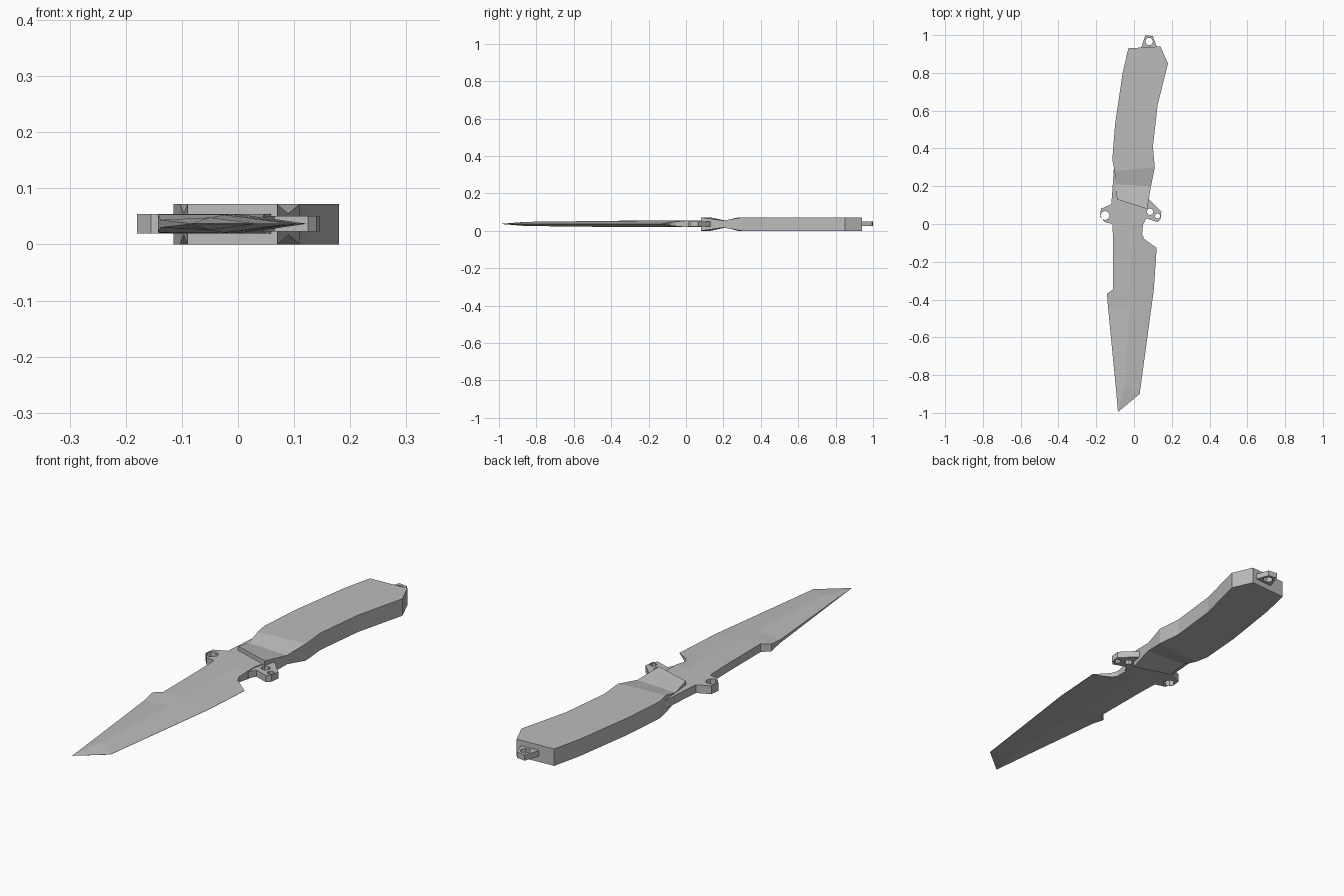
import bpy, bmesh, math

cube = bpy.data.objects.get("Cube")
if cube:
    bpy.data.objects.remove(cube, do_unlink=True)

grey = bpy.data.materials.new("plain grey")
grey.use_nodes = True
colour = (0.5, 0.5, 0.5, 1)
grey.diffuse_color = colour
grey.node_tree.nodes["Principled BSDF"].inputs["Base Color"].default_value = colour


def add_object(name, mesh):
    obj = bpy.data.objects.new(name, mesh)
    mesh.materials.clear()
    mesh.materials.append(grey)
    bpy.context.collection.objects.link(obj)
    return obj


def loft(name, sections, z):
    """Skin rows of (x, y, half thickness) points, mirrored about height z."""
    bm = bmesh.new()
    top = [[bm.verts.new((x, y, z + h)) for x, y, h in row] for row in sections]
    low = [[bm.verts.new((x, y, z - h)) for x, y, h in row] for row in sections]
    n = len(sections[0])
    for i in range(len(sections) - 1):
        for grid in (top, low):
            for j in range(n - 1):
                bm.faces.new((grid[i][j], grid[i][j + 1], grid[i + 1][j + 1], grid[i + 1][j]))
        for j in (0, n - 1):
            bm.faces.new((top[i][j], top[i + 1][j], low[i + 1][j], low[i][j]))
    for i in (0, -1):
        for j in range(n - 1):
            bm.faces.new((top[i][j], top[i][j + 1], low[i][j + 1], low[i][j]))
    bmesh.ops.remove_doubles(bm, verts=bm.verts[:], dist=0.0004)
    bmesh.ops.recalc_face_normals(bm, faces=bm.faces[:])
    mesh = bpy.data.meshes.new(name)
    bm.to_mesh(mesh)
    bm.free()
    return add_object(name, mesh)


def plate(name, outline, holes, z, half):
    """Flat plate cut from an outline, with round holes (x, y, radius, sides)."""
    curve = bpy.data.curves.new(name, "CURVE")
    curve.dimensions = "2D"
    curve.fill_mode = "BOTH"
    curve.extrude = half
    loops = [outline]
    for x, y, r, sides in holes:
        loops.append([(x + r * math.cos(2 * math.pi * k / sides),
                       y + r * math.sin(2 * math.pi * k / sides)) for k in range(sides)])
    for pts in loops:
        spline = curve.splines.new("POLY")
        spline.points.add(len(pts) - 1)
        for p, (x, y) in zip(spline.points, pts):
            p.co = (x, y, 0, 1)
        spline.use_cyclic_u = True
    temp = bpy.data.objects.new(name + "_curve", curve)
    bpy.context.collection.objects.link(temp)
    bpy.context.view_layer.update()
    mesh = bpy.data.meshes.new_from_object(
        temp.evaluated_get(bpy.context.evaluated_depsgraph_get()))
    bpy.data.objects.remove(temp, do_unlink=True)
    bm = bmesh.new()
    bm.from_mesh(mesh)
    bmesh.ops.remove_doubles(bm, verts=bm.verts[:], dist=0.0001)
    bmesh.ops.recalc_face_normals(bm, faces=bm.faces[:])
    for f in bm.faces:
        f.smooth = False
    bm.to_mesh(mesh)
    bm.free()
    add_object(name, mesh).location.z = z


MID = 0.037

# Handle: left/right outline stations, with a groove behind the front lip
H = 0.036
handle = [(-0.09, 0.13, 0.07, 0.08, H), (-0.097, 0.21, 0.09, 0.20, 0.019),
          (-0.103, 0.28, 0.11, 0.30, H), (-0.115, 0.34, 0.10, 0.41, H),
          (-0.10, 0.53, 0.125, 0.63, H), (-0.06, 0.80, 0.18, 0.85, H),
          (-0.03, 0.93, 0.14, 0.94, H)]
loft("handle", [[(a, b, h), (c, d, h)] for a, b, c, d, h in handle], H)

# Blade: spine, ridge and cutting edge at each station
T = 0.0175
E = 0.0005
loft("blade", [
    [(-0.115, 0.0, T), (-0.01, 0.0, T), (0.048, 0.0, T)],
    [(-0.112, -0.055, T), (-0.01, -0.055, T), (0.043, -0.055, 0.012)],
    [(-0.112, -0.08, T), (-0.01, -0.08, T), (0.055, -0.08, 0.010)],
    [(-0.111, -0.127, T), (-0.012, -0.127, T), (0.12, -0.127, E)],
    [(-0.110, -0.345, T), (-0.02, -0.345, 0.0165), (0.105, -0.345, E)],
    [(-0.143, -0.37, 0.016), (-0.021, -0.37, 0.0163), (0.102, -0.37, E)],
    [(-0.138, -0.435, 0.007), (-0.024, -0.435, 0.016), (0.093, -0.435, E)],
    [(-0.095, -0.88, 0.002), (-0.05, -0.86, 0.011), (0.03, -0.90, E)],
    [(-0.085, -0.995, 0), (-0.085, -0.995, 0), (-0.085, -0.995, 0)],
], MID)

# Tang with the spine-side guard lug
plate("tang_and_spine_guard",
      [(-0.115, 0), (-0.155, 0.01), (-0.18, 0.04), (-0.175, 0.08), (-0.12, 0.105),
       (-0.115, 0.17), (-0.105, 0.32), (0.08, 0.32), (0.07, 0.12), (0.048, 0.05), (0.048, 0)],
      [(-0.153, 0.045, 0.024, 8)], MID, T)

# Edge-side guard lug with two holes
plate("edge_guard",
      [(0.04, 0.0), (0.05, 0.0), (0.065, 0.03), (0.125, 0.01), (0.14, 0.025),
       (0.145, 0.065), (0.08, 0.13), (0.04, 0.13)],
      [(0.085, 0.065, 0.018, 8), (0.125, 0.042, 0.014, 8)], MID, 0.014)

# Lanyard loop at the butt
plate("lanyard_loop",
      [(0.035, 0.92), (0.04, 0.94), (0.06, 1.0), (0.10, 0.995), (0.12, 0.94), (0.125, 0.92)],
      [(0.08, 0.966, 0.021, 6)], MID, 0.012)
